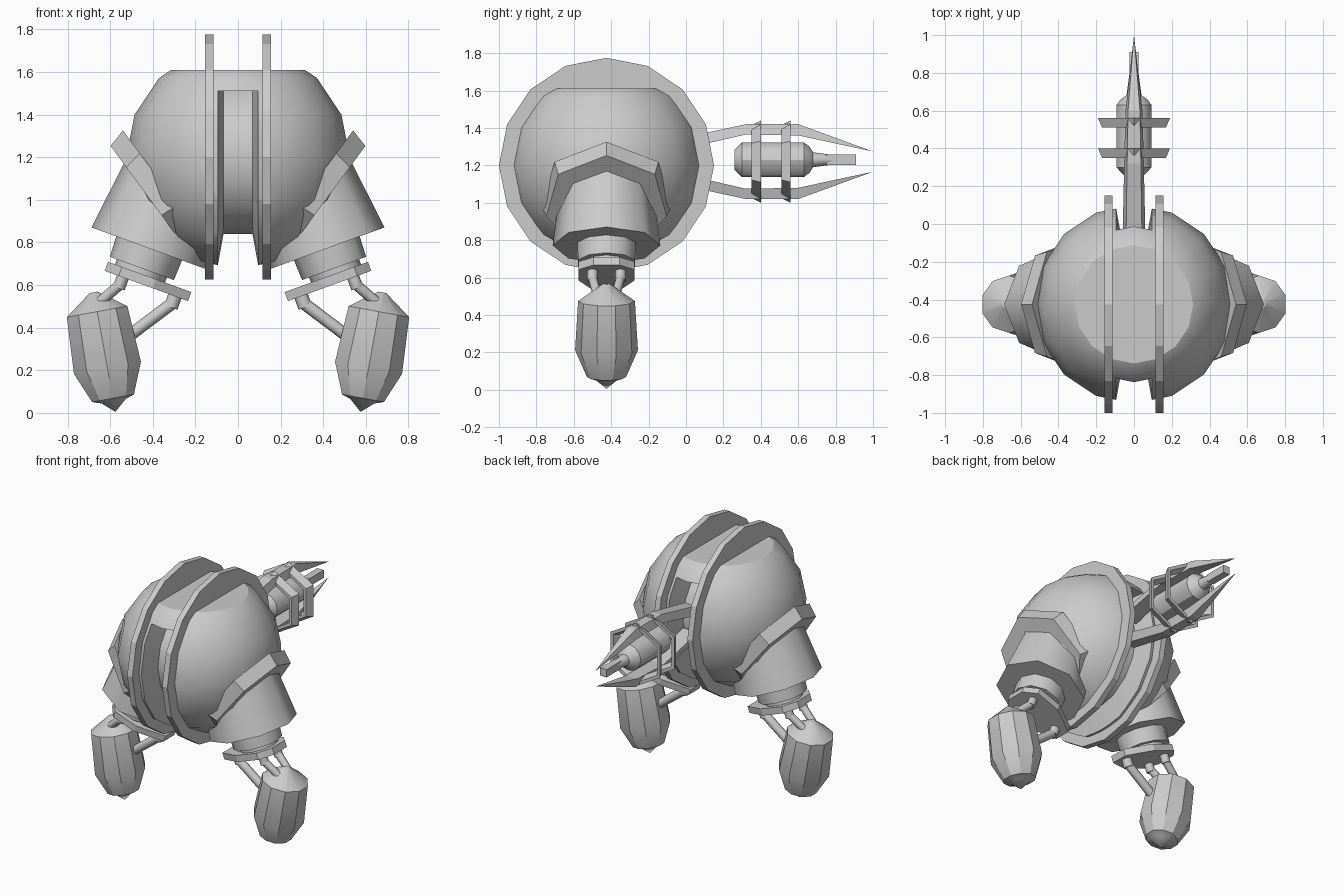
import bpy, bmesh, math
from mathutils import Vector, Matrix

if "Cube" in bpy.data.objects:
    bpy.data.objects.remove(bpy.data.objects["Cube"])

CY, CZ = -0.425, 1.2          # hull centre
X, Y, Z = Vector((1, 0, 0)), Vector((0, 1, 0)), Vector((0, 0, 1))


def frame(origin, axis, up):
    """Local z runs along axis, local x points towards up."""
    a = Vector(axis).normalized()
    u = Vector(up)
    u = (u - a * u.dot(a)).normalized()
    m = Matrix((u, a.cross(u), a)).transposed().to_4x4()
    m.translation = Vector(origin)
    return m


def finish(name, bm, mirror=False, angle=35):
    bmesh.ops.remove_doubles(bm, verts=bm.verts, dist=1e-5)
    bmesh.ops.recalc_face_normals(bm, faces=bm.faces)
    me = bpy.data.meshes.new(name)
    bm.to_mesh(me)
    bm.free()
    ob = bpy.data.objects.new(name, me)
    bpy.context.collection.objects.link(ob)
    smooth(ob, angle)
    if mirror:
        ob.modifiers.new("Mirror", 'MIRROR').use_mirror_merge = False
    return ob


def smooth(ob, angle):
    bpy.ops.object.select_all(action='DESELECT')
    ob.select_set(True)
    bpy.context.view_layer.objects.active = ob
    bpy.ops.object.shade_smooth_by_angle(angle=math.radians(angle))


def lathe_bm(bm, profile, n, mat, closed=False):
    """Spin (radius, height) points; closed joins the profile into a ring."""
    rings = []
    for r, h in profile:
        rings.append([bm.verts.new(mat @ Vector((r * math.cos(2 * math.pi * i / n),
                                                 r * math.sin(2 * math.pi * i / n), h)))
                      for i in range(n)])
    pairs = list(zip(rings, rings[1:])) + ([(rings[-1], rings[0])] if closed else [])
    for a, b in pairs:
        for i in range(n):
            j = (i + 1) % n
            bm.faces.new((a[i], a[j], b[j], b[i]))
    if not closed:
        for ring, (r, _) in ((rings[0], profile[0]), (rings[-1], profile[-1])):
            if r > 0:
                bm.faces.new(ring)
    return bm


def lathe(name, profile, n, mat, mirror=False, closed=False, angle=50):
    return finish(name, lathe_bm(bmesh.new(), profile, n, mat, closed), mirror, angle)


def rod(name, a, b, r, n=8, mirror=True):
    a, b = Vector(a), Vector(b)
    return lathe(name, [(r, 0), (r, (b - a).length)], n, frame(a, b - a, Y), mirror)


def cut_above(bm, z):
    geom = bm.verts[:] + bm.edges[:] + bm.faces[:]
    res = bmesh.ops.bisect_plane(bm, geom=geom, plane_co=(0, 0, z), plane_no=Z, clear_outer=True)
    edges = [e for e in res['geom_cut'] if isinstance(e, bmesh.types.BMEdge)]
    bmesh.ops.holes_fill(bm, edges=edges, sides=0)


# Hull: sphere with a flat top and a groove running under it front to back
bm = bmesh.new()
bmesh.ops.create_uvsphere(bm, u_segments=16, v_segments=8, radius=0.525,
                          matrix=Matrix.Translation((0, CY, CZ)))
cut_above(bm, 1.61)
hull = finish("hull", bm)

bm = lathe_bm(bmesh.new(), [(0.36, -0.068), (0.65, -0.12), (0.65, 0.12), (0.36, 0.068)],
              16, frame((0, CY, CZ), X, Z), closed=True)
cut_above(bm, 1.51)
cutter = finish("groove_cutter", bm)
cutter.hide_render = True
mod = hull.modifiers.new("Groove", 'BOOLEAN')
mod.operation, mod.object, mod.solver = 'DIFFERENCE', cutter, 'EXACT'
bpy.context.view_layer.objects.active = hull
bpy.ops.object.modifier_apply(modifier="Groove")
bpy.data.objects.remove(cutter)
smooth(hull, 30)

# Large side discs
lathe("hull_disc", [(0.575, 0), (0.575, 0.04)], 16, frame((0.115, CY, CZ), X, Z), True, angle=20)

# Shoulder collar and flared shoulder
lathe("shoulder_collar", [(0.355, 0), (0.33, 0.09)], 7,
      frame((0.33, CY, 1.04), (0.806, 0, -0.592), Z), True, angle=20)
D, O = Vector((0.342, 0, -0.94)), Vector((0.94, 0, 0.342))
P = Vector((0.417, CY, 0.772))
lathe("shoulder", [(0.245, -0.36), (0.288, 0)], 8, frame(P, D, O), True)
lathe("ankle_ring", [(0.165, -0.02), (0.16, 0.1), (0.125, 0.1), (0.125, 0.13)], 10,
      frame(P, D, O), True)


def leg(o, y, s):
    return P + O * o + Y * y + D * s


# Ankle plate
outline = [(0.16, 0.07), (0.09, 0.15), (-0.08, 0.15), (-0.256, 0.06)]
outline += [(o, -y) for o, y in reversed(outline)]
bm = bmesh.new()
face = bm.faces.new([bm.verts.new(leg(o, y, 0.125)) for o, y in outline])
ext = bmesh.ops.extrude_face_region(bm, geom=[face], use_keep_orig=True)
bmesh.ops.translate(bm, vec=D * 0.045,
                    verts=[v for v in ext['geom'] if isinstance(v, bmesh.types.BMVert)])
finish("ankle_plate", bm, True, 20)

# Struts and their lugs: one inner, two outer
for o, y, end, r in ((-0.19, 0, (0.58, CY, 0.31), 0.029),
                     (0.07, 0.075, (0.66, CY + 0.05, 0.51), 0.025),
                     (0.07, -0.075, (0.66, CY - 0.05, 0.51), 0.025)):
    rod("strut_lug", leg(o, y, 0.15), leg(o, y, 0.225), r + 0.004)
    rod("strut", leg(o, y, 0.205), end, r)

# Foot pods
lathe("foot", [(0, 0), (0.06, 0.05), (0.105, 0.065), (0.168, 0.21), (0.152, 0.478), (0.02, 0.57)],
      10, frame((0.575, CY, 0.005), (0.18, 0, 0.984), Y), True, angle=28)

# Tail core
TZ = 1.23
tail = frame((0, 0, TZ), Y, Z)
rod("tail_rod", (0, -0.1, 1.2), (0, 0.29, 1.2), 0.057, 8, False)
lathe("tail_barrel", [(0.055, 0.26), (0.093, 0.3), (0.093, 0.63), (0.07, 0.66), (0.04, 0.68),
                      (0.025, 0.79)], 12, tail, angle=30)
bm = bmesh.new()
bmesh.ops.create_cube(bm, size=1, matrix=Matrix.Translation((0, 0.83, TZ))
                      @ Matrix.Diagonal((0.05, 0.16, 0.054, 1)))
finish("tail_tip", bm)

# Upper and lower tail blades: (y, outer height, inner height, half width)
stations = [(-0.05, 0.12, 0.06, 0.06), (0.32, 0.2, 0.145, 0.052), (0.6, 0.2, 0.14, 0.045)]
for name, sign in (("upper_blade", 1), ("lower_blade", -1)):
    bm = bmesh.new()
    rings = [[bm.verts.new((x, y, 1.22 + sign * h))
              for x, h in ((-w, zi), (w, zi), (w * 0.7, zo), (-w * 0.7, zo))]
             for y, zo, zi, w in stations]
    tip = bm.verts.new((0, 1.0, 1.22 + sign * 0.054))
    bm.faces.new(rings[0])
    for a, b in zip(rings, rings[1:]):
        for i in range(4):
            j = (i + 1) % 4
            bm.faces.new((a[i], a[j], b[j], b[i]))
    for i in range(4):
        bm.faces.new((rings[-1][i], rings[-1][(i + 1) % 4], tip))
    finish(name, bm, angle=10)

# Hexagonal bands tying the blades together
for y in (0.35, 0.51):
    lathe("tail_band", [(0.195, y), (0.22, y + 0.05), (0.195, y + 0.05), (0.17, y)], 6,
          frame((0, 0, 1.22), Y, Z), closed=True, angle=20)
